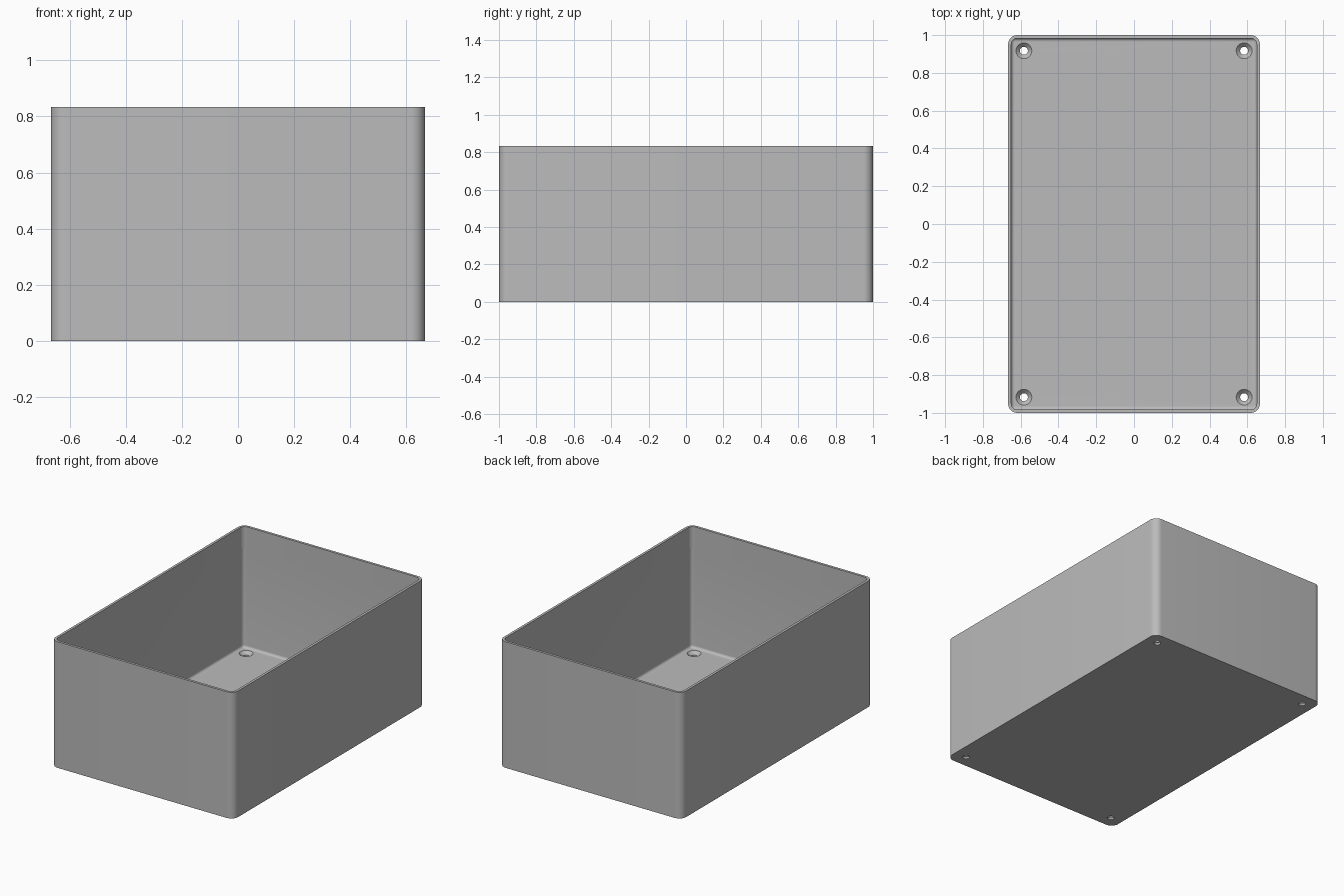
import bpy, bmesh, math

if "Cube" in bpy.data.objects:
    bpy.data.objects.remove(bpy.data.objects["Cube"], do_unlink=True)

HALF_X, HALF_Y, HEIGHT = 2 / 3, 1.0, 0.833
WALL, FLOOR, OUTER_R = 0.0167, 0.033, 0.05
INNER_R = OUTER_R - WALL
FILLET = 0.017
SEGMENTS = 10

grey = bpy.data.materials.new("plain grey")
grey.use_nodes = True
colour = (0.5, 0.5, 0.5, 1)
grey.diffuse_color = colour
grey.node_tree.nodes["Principled BSDF"].inputs["Base Color"].default_value = colour


def rounded_ring(bm, inset, radius, z):
    """Rounded rectangle of vertices, inset from the outer walls."""
    verts = []
    corners = [(1, 1), (-1, 1), (-1, -1), (1, -1)]
    for i, (sx, sy) in enumerate(corners):
        cx = sx * (HALF_X - inset - radius)
        cy = sy * (HALF_Y - inset - radius)
        for k in range(SEGMENTS + 1):
            a = math.pi / 2 * (i + k / SEGMENTS)
            verts.append(bm.verts.new((cx + radius * math.cos(a), cy + radius * math.sin(a), z)))
    return verts


def make_object(name, bm):
    bmesh.ops.recalc_face_normals(bm, faces=bm.faces)
    mesh = bpy.data.meshes.new(name)
    bm.to_mesh(mesh)
    bm.free()
    obj = bpy.data.objects.new(name, mesh)
    bpy.context.collection.objects.link(obj)
    mesh.materials.append(grey)
    return obj


def loft(name, rings):
    """Skin a stack of equal rings and cap both ends."""
    bm = bmesh.new()
    loops = [ring(bm) for ring in rings]
    for low, high in zip(loops, loops[1:]):
        n = len(low)
        for i in range(n):
            j = (i + 1) % n
            bm.faces.new((low[i], low[j], high[j], high[i]))
    bm.faces.new(loops[0])
    bm.faces.new(loops[-1])
    return make_object(name, bm)


# Open box: outer wall, rim, inner wall and filleted floor
steps = [(0, OUTER_R, 0), (0, OUTER_R, HEIGHT), (WALL, INNER_R, HEIGHT)]
# Slightly tighter inner corners below the collar
steps += [(WALL, INNER_R, 0.69), (WALL, 0.022, 0.69)]
for k in range(7):
    a = math.pi / 2 * k / 6
    inset = FILLET * (1 - math.cos(a))
    steps.append((WALL + inset, 0.022 - inset, FLOOR + FILLET * (1 - math.sin(a))))
box = loft("box", [lambda bm, s=s: rounded_ring(bm, *s) for s in steps])


# Countersunk screw holes in the four floor corners
def circle(bm, x, y, r, z, n=32):
    return [bm.verts.new((x + r * math.cos(math.tau * k / n),
                          y + r * math.sin(math.tau * k / n), z)) for k in range(n)]


profile = [(0.021, -0.05), (0.021, FLOOR - 0.021), (0.042, FLOOR), (0.042, FLOOR + 0.03)]
bpy.context.view_layer.objects.active = box
for sx in (-1, 1):
    for sy in (-1, 1):
        cutter = loft("hole_cutter", [lambda bm, p=p: circle(bm, sx * 0.583, sy * 0.917, *p)
                                      for p in profile])
        cutter.hide_render = True
        cut = box.modifiers.new("screw_hole", "BOOLEAN")
        cut.object = cutter
        cut.operation = "DIFFERENCE"
        cut.solver = "EXACT"
        bpy.ops.object.modifier_apply(modifier=cut.name)
        bpy.data.objects.remove(cutter, do_unlink=True)

# Smooth round corners, crisp edges
bpy.ops.object.select_all(action="DESELECT")
box.select_set(True)
bpy.ops.object.shade_smooth_by_angle(angle=math.radians(35))
